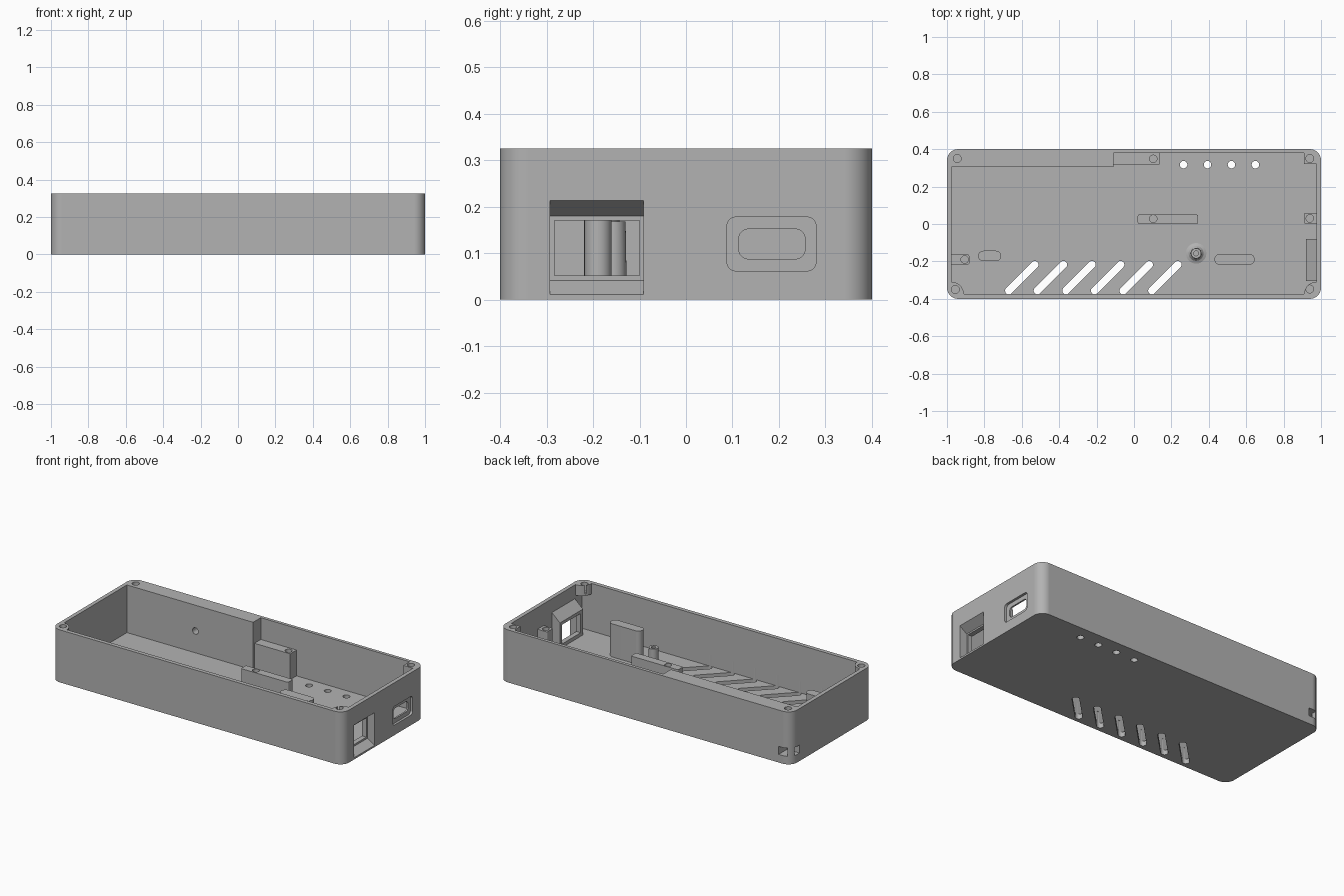
import bpy, bmesh, math
from mathutils import Vector

cube = bpy.data.objects.get("Cube")
if cube:
    bpy.data.objects.remove(cube, do_unlink=True)

grey = bpy.data.materials.new("plain grey")
grey.use_nodes = True
GREY = (0.45, 0.45, 0.45, 1)
grey.diffuse_color = GREY
grey.node_tree.nodes["Principled BSDF"].inputs["Base Color"].default_value = GREY

HEIGHT, FLOOR, BOSS_UNDER = 0.325, 0.03, 0.26


def rect(a0, b0, a1, b1, r=0.0, seg=12):
    """Rectangle outline, with rounded corners when r is set."""
    if r == 0:
        return [(a0, b0), (a1, b0), (a1, b1), (a0, b1)]
    pts = []
    centres = [(a1 - r, b1 - r), (a0 + r, b1 - r), (a0 + r, b0 + r), (a1 - r, b0 + r)]
    for i, (ca, cb) in enumerate(centres):
        for k in range(seg + 1):
            t = math.pi / 2 * (i + k / seg)
            pts.append((ca + r * math.cos(t), cb + r * math.sin(t)))
    return pts


def circle(a, b, r, n=32):
    return [(a + r * math.cos(math.tau * i / n), b + r * math.sin(math.tau * i / n)) for i in range(n)]


def loft(name, rings, axis="z"):
    """Closed solid through (outline, level) rings stacked along an axis."""
    place = {"z": lambda a, b, c: (a, b, c),
             "x": lambda a, b, c: (c, a, b),
             "y": lambda a, b, c: (b, c, a)}[axis]
    bm = bmesh.new()
    loops = [[bm.verts.new(place(a, b, c)) for a, b in pts] for pts, c in rings]
    bm.faces.new(loops[0])
    bm.faces.new(loops[-1])
    for lo, hi in zip(loops, loops[1:]):
        for i in range(len(lo)):
            j = (i + 1) % len(lo)
            bm.faces.new((lo[i], lo[j], hi[j], hi[i]))
    bmesh.ops.remove_doubles(bm, verts=bm.verts, dist=1e-5)
    bmesh.ops.recalc_face_normals(bm, faces=bm.faces)
    mesh = bpy.data.meshes.new(name)
    bm.to_mesh(mesh)
    bm.free()
    mesh.materials.append(grey)
    obj = bpy.data.objects.new(name, mesh)
    bpy.context.collection.objects.link(obj)
    return obj


def prism(name, pts, lo, hi, axis="z"):
    return loft(name, [(pts, lo), (pts, hi)], axis)


def combine(obj, others, operation="DIFFERENCE"):
    """Apply booleans one by one and delete the helper solids."""
    for other in others:
        mod = obj.modifiers.new("cut", "BOOLEAN")
        mod.operation, mod.solver, mod.object = operation, "EXACT", other
        bpy.context.view_layer.objects.active = obj
        bpy.ops.object.modifier_apply(modifier=mod.name)
        bpy.data.objects.remove(other, do_unlink=True)


def hole(x, y, r, lo, hi):
    return prism("hole_cutter", circle(x, y, r), lo, hi)


# Open tray: cavity with a thick back wall on one half
case = prism("case", rect(-1, -0.4, 1, 0.4, 0.06, 16), 0, HEIGHT)
back_edge = [(-0.11, 0.38), (-0.11, 0.305), (-0.975, 0.305)]
lower = [(-0.975, -0.375), (0.975, -0.375), (0.975, 0.38)] + back_edge


def corner_arc(x, start):
    """Quarter-round outline of a front corner boss."""
    angles = [math.radians(start + 9 * k) for k in range(11)]
    return [(x + 0.065 * math.cos(t), -0.375 + 0.065 * math.sin(t)) for t in angles]


upper = corner_arc(-0.975, 0)[::-1] + corner_arc(0.975, 90)[::-1]
upper += [(0.975, 0.32), (0.91, 0.32), (0.91, 0.38)] + back_edge
combine(case, [prism("cavity_cutter", lower, FLOOR, BOSS_UNDER),
               prism("rim_cutter", upper, 0.2, 0.4)])

# Sloped housing and pocket for the side switch
housing = [(0.01, 0.99), (0.01, 0.92), (0.19, 0.92), (0.24, 0.975), (0.24, 0.99)]
combine(case, [prism("switch_housing", housing, -0.305, -0.08, "y")], "UNION")
pocket = loft("pocket_cutter", [(rect(-0.293, 0.005, -0.091, 0.22), 1.01),
                                (rect(-0.293, 0.041, -0.091, 0.18), 0.95)], "x")
switch_hole = prism("switch_cutter", rect(-0.283, 0.052, -0.1, 0.171), 0.9, 0.97, "x")

# Recessed socket opening
socket = [prism("recess_cutter", rect(0.088, 0.062, 0.28, 0.178, 0.02), 0.985, 1.1, "x"),
          prism("socket_cutter", rect(0.114, 0.088, 0.256, 0.152, 0.02), 0.9, 1.1, "x")]

# Strap channel through the solid corner, and a blind hole in the thick wall
strap = [prism("strap_back_cutter", rect(-0.97, 0.318, -0.915, 0.5), 0.05, 0.1),
         prism("strap_side_cutter", rect(-1.1, 0.318, -0.93, 0.36), 0.05, 0.1)]
wall_hole = prism("wall_hole_cutter", circle(0.165, -0.506, 0.02), 0.25, 0.36, "y")
combine(case, [pocket, switch_hole] + socket + strap + [wall_hole])

# Corner screw holes, indicator holes and slanted vents
screws = [(-0.945, 0.35), (0.94, 0.35), (-0.955, -0.35), (0.94, -0.348)]
combine(case, [hole(x, y, 0.021, BOSS_UNDER + 0.01, 0.4) for x, y in screws])
combine(case, [hole(0.265 + 0.128 * i, 0.317, 0.02, -0.1, 0.1) for i in range(4)])


def vent(x):
    flat = rect(-0.118, -0.02, 0.118, 0.02, 0.0199, 8)
    s = math.sqrt(0.5)
    return prism("vent_cutter", [(x + s * (a - b), -0.287 + s * (a + b)) for a, b in flat], -0.1, 0.1)


combine(case, [vent(-0.6 + 0.153 * i) for i in range(6)])

# Board supports standing on the floor, each with a screw hole
parts = [case]
SUPPORT = 0.19
supports = [
    ("back_support", rect(-0.13, 0.318, 0.135, 0.39), (0.103, 0.348)),
    ("centre_support", rect(0.02, 0.0, 0.343, 0.05, 0.008, 4), (0.103, 0.028)),
    ("right_support", rect(0.91, 0.0, 0.985, 0.06, 0.008, 4), (0.94, 0.03)),
    ("left_support", rect(-0.985, -0.22, -0.878, -0.16, 0.02, 8), (-0.905, -0.19)),
]
for name, outline, (x, y) in supports:
    block = prism(name, outline, 0.01, SUPPORT)
    combine(block, [hole(x, y, 0.02, SUPPORT - 0.08, SUPPORT + 0.1)])
    parts.append(block)

# Rounded ribs
parts.append(prism("tall_rib", rect(0.43, -0.218, 0.645, -0.16, 0.0285), 0.01, 0.235))
parts.append(prism("short_rib", rect(-0.833, -0.199, -0.711, -0.143, 0.0275), 0.01, 0.17))

# Round post with flared foot
flare = [(0.055, 0.01), (0.055, FLOOR), (0.04, 0.036), (0.029, 0.05), (0.027, 0.168)]
post = loft("round_post", [(circle(0.332, -0.157, r), z) for r, z in flare])
combine(post, [hole(0.332, -0.157, 0.013, 0.08, 0.3)])
parts.append(post)

# Smooth round surfaces while keeping edges crisp
bpy.ops.object.select_all(action="DESELECT")
for obj in parts:
    obj.select_set(True)
bpy.context.view_layer.objects.active = case
bpy.ops.object.shade_smooth_by_angle(angle=math.radians(30))
for obj in parts:
    mod = obj.modifiers.new("weighted normals", "WEIGHTED_NORMAL")
    mod.keep_sharp = True
